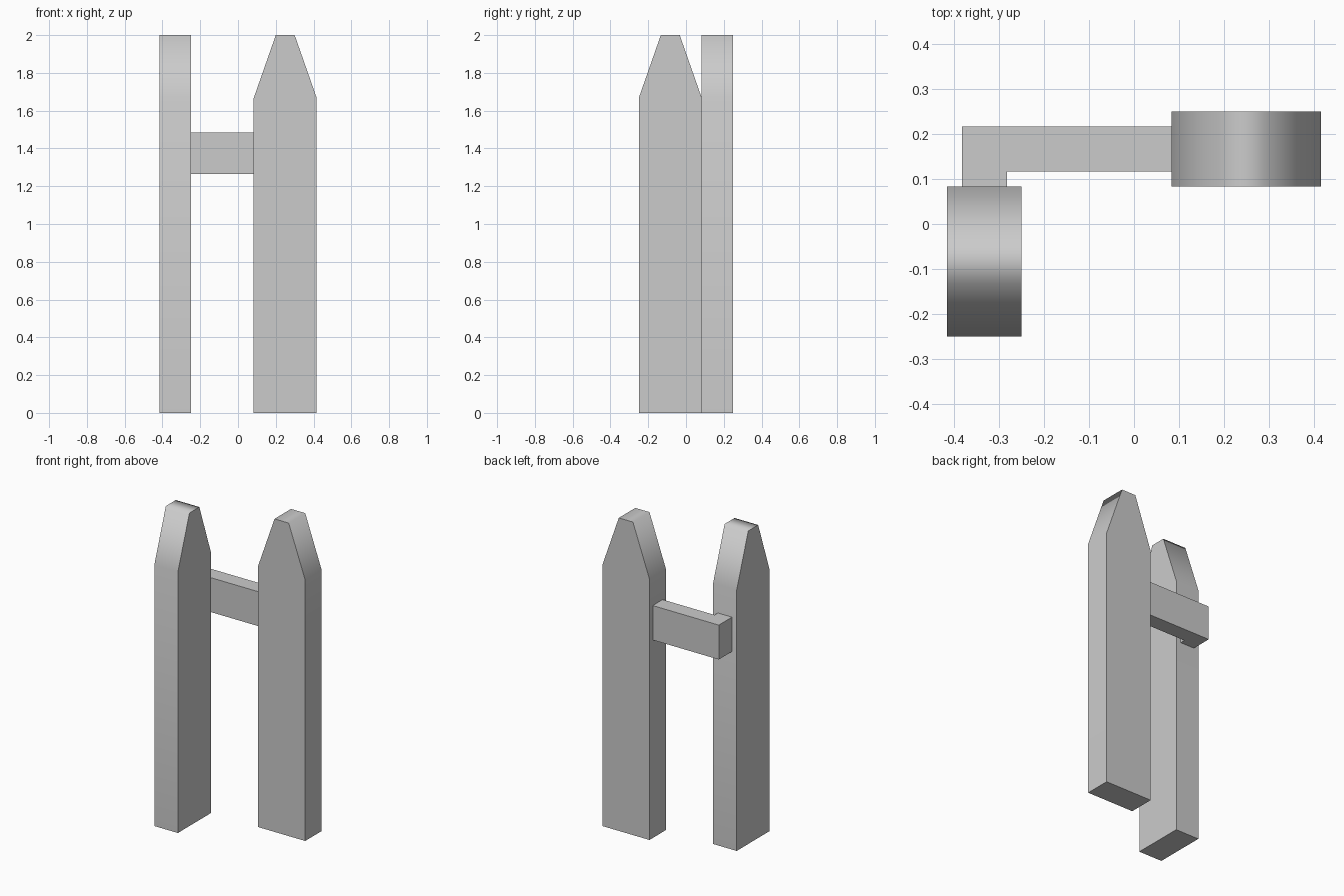
import bpy, math

if "Cube" in bpy.data.objects:
    bpy.data.objects.remove(bpy.data.objects["Cube"])

Z0, Z1 = 1.265, 1.485  # rail height range


def prism(name, ring, offset, smooth=None):
    """Extrude a closed ring of 3D points (counter-clockwise against the offset) by offset."""
    n = len(ring)
    far = [tuple(a + b for a, b in zip(p, offset)) for p in ring]
    faces = [tuple(range(n))[::-1], tuple(range(n, 2 * n))]
    faces += [(i, (i + 1) % n, n + (i + 1) % n, n + i) for i in range(n)]
    mesh = bpy.data.meshes.new(name)
    mesh.from_pydata(list(ring) + far, [], faces)
    ob = bpy.data.objects.new(name, mesh)
    bpy.context.collection.objects.link(ob)
    if smooth:
        bpy.ops.object.select_all(action='DESELECT')
        ob.select_set(True)
        bpy.context.view_layer.objects.active = ob
        bpy.ops.object.shade_smooth_by_angle(angle=math.radians(smooth))
    return ob


# Pointed picket outline: (sideways, height)
PICKET = [(-0.1667, 0), (0.1667, 0), (0.1667, 1.667), (0.05, 2), (-0.05, 2), (-0.1667, 1.667)]

# Left picket, turned to face along x
prism("left_picket", [(-0.4167, -0.0833 + s, z) for s, z in PICKET], (0.1667, 0, 0), 80)

# Right picket, facing along y
prism("right_picket", [(0.25 - s, 0.0833, z) for s, z in PICKET], (0, 0.1667, 0), 80)

# L-shaped corner rail joining the two pickets
RAIL = [(-0.3833, 0.0833), (-0.2833, 0.0833), (-0.2833, 0.1167),
        (0.0833, 0.1167), (0.0833, 0.2167), (-0.3833, 0.2167)]
prism("corner_rail", [(x, y, Z0) for x, y in RAIL], (0, 0, Z1 - Z0))
